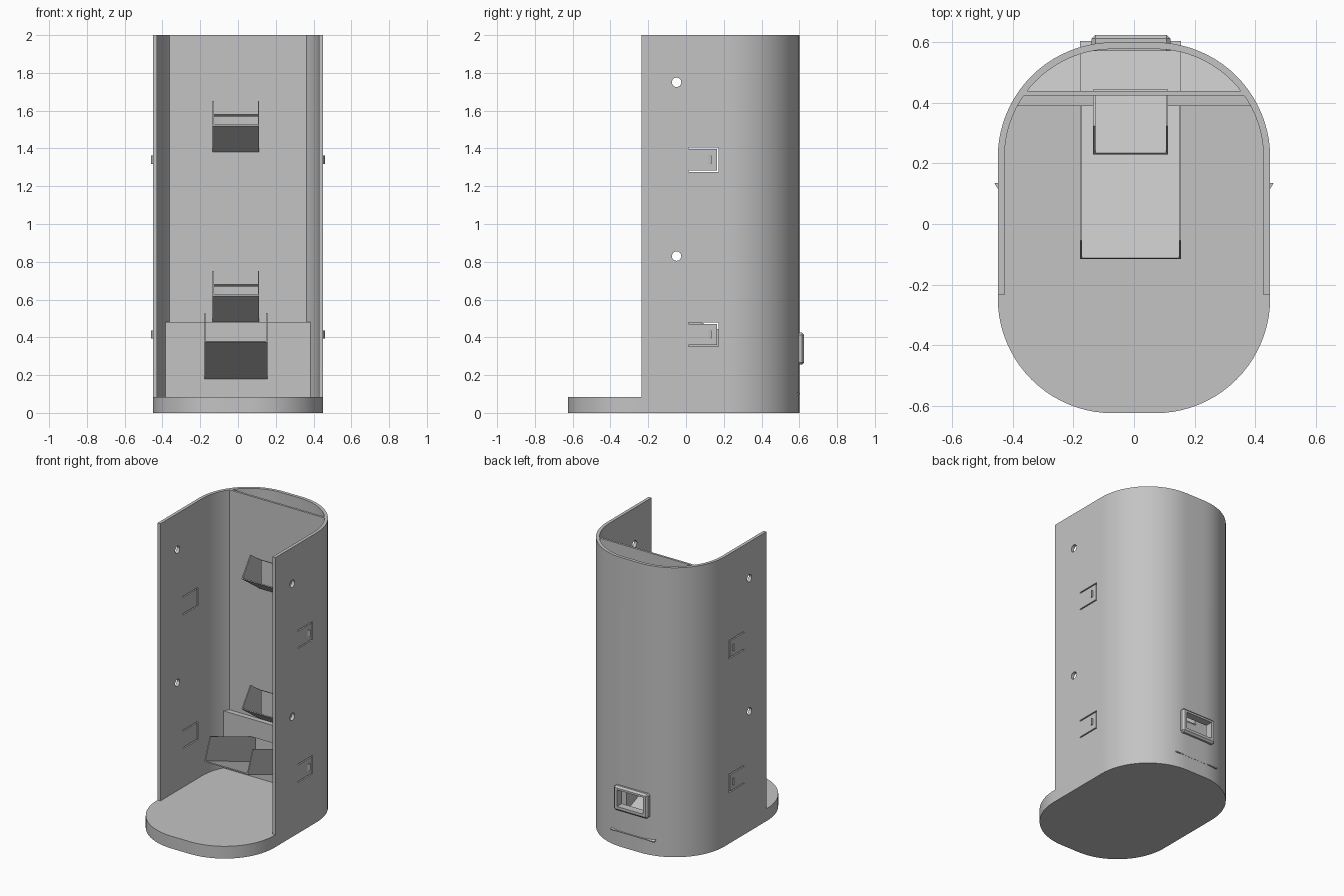
import bpy, bmesh, math
from mathutils import Vector

old = bpy.data.objects.get("Cube")
if old:
    bpy.data.objects.remove(old, do_unlink=True)

grey = bpy.data.materials.new("plain grey")
grey.use_nodes = True
COLOUR = (0.55, 0.55, 0.55, 1)
grey.diffuse_color = COLOUR
grey.node_tree.nodes["Principled BSDF"].inputs["Base Color"].default_value = COLOUR

R, CX, CY = 0.38, 0.07, 0.22      # corner radius and rear corner centre
FRONT, WALL_FRONT, BASE_TOP, TOP = -0.625, -0.235, 0.085, 2.0


def prism(name, pts, axis, lo, hi):
    """Extrude a 2D outline along an axis (outline uses the other two, in order)."""
    def place(p, d):
        return {"x": (d, p[0], p[1]), "y": (p[0], d, p[1]), "z": (p[0], p[1], d)}[axis]
    bm = bmesh.new()
    ends = [[bm.verts.new(place(p, d)) for p in pts] for d in (lo, hi)]
    bm.faces.new(ends[0])
    bm.faces.new(ends[1])
    for i in range(len(pts)):
        j = (i + 1) % len(pts)
        bm.faces.new((ends[0][i], ends[0][j], ends[1][j], ends[1][i]))
    bmesh.ops.recalc_face_normals(bm, faces=bm.faces)
    mesh = bpy.data.meshes.new(name)
    bm.to_mesh(mesh)
    bm.free()
    mesh.materials.append(grey)
    ob = bpy.data.objects.new(name, mesh)
    bpy.context.collection.objects.link(ob)
    return ob


def box(name, x, y, z):
    return prism(name, [(x[0], y[0]), (x[1], y[0]), (x[1], y[1]), (x[0], y[1])], "z", *z)


def activate(ob):
    bpy.ops.object.select_all(action="DESELECT")
    ob.select_set(True)
    bpy.context.view_layer.objects.active = ob


def cut(ob, cutters):
    activate(ob)
    for c in cutters:
        c.hide_render = True
        mod = ob.modifiers.new("cut", "BOOLEAN")
        mod.operation, mod.solver, mod.object = "DIFFERENCE", "EXACT", c
        bpy.ops.object.modifier_apply(modifier=mod.name)
        bpy.data.objects.remove(c, do_unlink=True)


def smooth(ob):
    activate(ob)
    bpy.ops.object.shade_smooth_by_angle(angle=math.radians(30))


def arc(cx, cy, r, start, end, n=20):
    return [(cx + r * math.cos(a), cy + r * math.sin(a))
            for a in (math.radians(start + (end - start) * i / n) for i in range(n + 1))]


def rear_curve(r):
    return arc(CX, CY, r, 0, 90) + arc(-CX, CY, r, 90, 180)


# Base plate
base = prism("base_plate", rear_curve(R) + arc(-CX, FRONT + R, R, 180, 270)
             + arc(CX, FRONT + R, R, 270, 360), "z", 0, BASE_TOP)
smooth(base)

# Curved housing wall, open at the front
outer = [(CX + R, WALL_FRONT)] + rear_curve(R) + [(-CX - R, WALL_FRONT)]
r_in = R - 0.022
inner = [(CX + r_in, WALL_FRONT)] + rear_curve(r_in) + [(-CX - r_in, WALL_FRONT)]
wall = prism("housing_wall", outer + inner[::-1], "z", BASE_TOP - 0.005, TOP)

# Screw holes, clip slits and the rear opening
cutters = [box("rear_hole_cutter", (-0.11, 0.09), (0.5, 0.7), (0.285, 0.4))]
for z in (0.83, 1.75):
    cutters.append(prism("screw_hole_cutter", arc(-0.05, z, 0.025, 0, 345, 23), "x", -1, 1))
CLIPS = (0.415, 1.34)
G = 0.004
for z in CLIPS:
    low, high, end = z - 0.06, z + 0.06, 0.168
    cutters.append(prism("clip_slit_cutter", [
        (0.012, low - G), (end + G, low - G), (end + G, high + G), (0.012, high + G),
        (0.012, high - G), (end - G, high - G), (end - G, low + G), (0.012, low + G)],
        "x", -1, 1))
cut(wall, cutters)
smooth(wall)

# Small snap wedges on the clips
for z in CLIPS:
    for side, name in ((1, "left"), (-1, "right")):
        prism(name + "_clip_wedge", [(side * 0.445, 0.108), (side * 0.461, 0.135),
                                     (side * 0.445, 0.135)], "z", z - 0.022, z + 0.022)

# Inner panels
upper_panel = prism("upper_panel", [(-0.375, 0.425), (0.375, 0.425), (0.365, 0.44),
                                    (-0.365, 0.44)], "z", BASE_TOP, TOP)
lower_panel = prism("lower_panel", [(-0.392, 0.39), (0.392, 0.39), (0.375, 0.43),
                                    (-0.375, 0.43)], "z", BASE_TOP, 0.48)


def chute(name, x, back, front, height, tail):
    """Tilted open tray from a back floor point to a front lip, in (y, z)."""
    b, f = Vector(back), Vector(front)
    along = (b - f).normalized()
    up = Vector((-along.y, along.x))
    if up.y < 0:
        up = -up
    rear = f + along * ((tail - f.x) / along.x)
    # side tops run parallel to the floor and end at the panel
    top_front = f + up * height
    top_back = top_front + along * ((back[0] + 0.005 - top_front.x) / along.x)
    floor_back = f + along * ((back[0] + 0.005 - f.x) / along.x)
    t = 0.007
    prism(name + "_floor", [f, f + up * t, rear + up * t, rear], "x", *x)
    for label, x0 in (("right", x[0]), ("left", x[1] - t)):
        prism(name + "_" + label + "_side", [f, top_front, top_back, floor_back],
              "x", x0, x0 + t)
    # matching opening through the panels
    far = along * ((0.1 - 0.02) / along.x)
    near = along * (-0.02 / along.x)
    return [prism(name + "_slot_cutter", [floor_back + near, top_back + near,
                                          top_back + far, floor_back + far],
                  "x", x[0] + t, x[1] - t) for _ in range(2)]


slots = []
for name, z in (("upper_chute", 1.38), ("middle_chute", 0.48)):
    pair = chute(name, (-0.135, 0.112), (0.425, z), (0.23, z + 0.14), 0.162, 0.44)
    slots.append(pair[0])
    if z < 1:
        cut(lower_panel, [pair[1]])
    else:
        bpy.data.objects.remove(pair[1], do_unlink=True)
pair = chute("lower_chute", (-0.178, 0.155), (0.39, 0.18), (-0.115, 0.375), 0.166, 0.602)
slots.append(pair[0])
cut(lower_panel, [pair[1]])
cut(upper_panel, slots)

# Sloping floor of the rear chamber
rim = [p for p in rear_curve(R - 0.01) if p[1] > 0.45]
chamber = prism("chamber_floor", [(0.36, 0.435)] + rim + [(-0.36, 0.435)], "z", 0.323, 0.333)
for v in chamber.data.vertices:
    v.co.z -= 0.386 * v.co.y

# Rear socket frame with softened outer rim
frame = box("rear_socket_frame", (-0.14, 0.12), (0.572, 0.625), (0.255, 0.425))
bm = bmesh.new()
bm.from_mesh(frame.data)
rim_edges = [e for e in bm.edges if any(v.co.y > 0.6 for v in e.verts)]
bmesh.ops.bevel(bm, geom=rim_edges, offset=0.012, segments=1, affect="EDGES")
bm.to_mesh(frame.data)
bm.free()
cut(frame, [box("socket_cutter", (-0.11, 0.09), (0.5, 0.7), (0.285, 0.4))])
